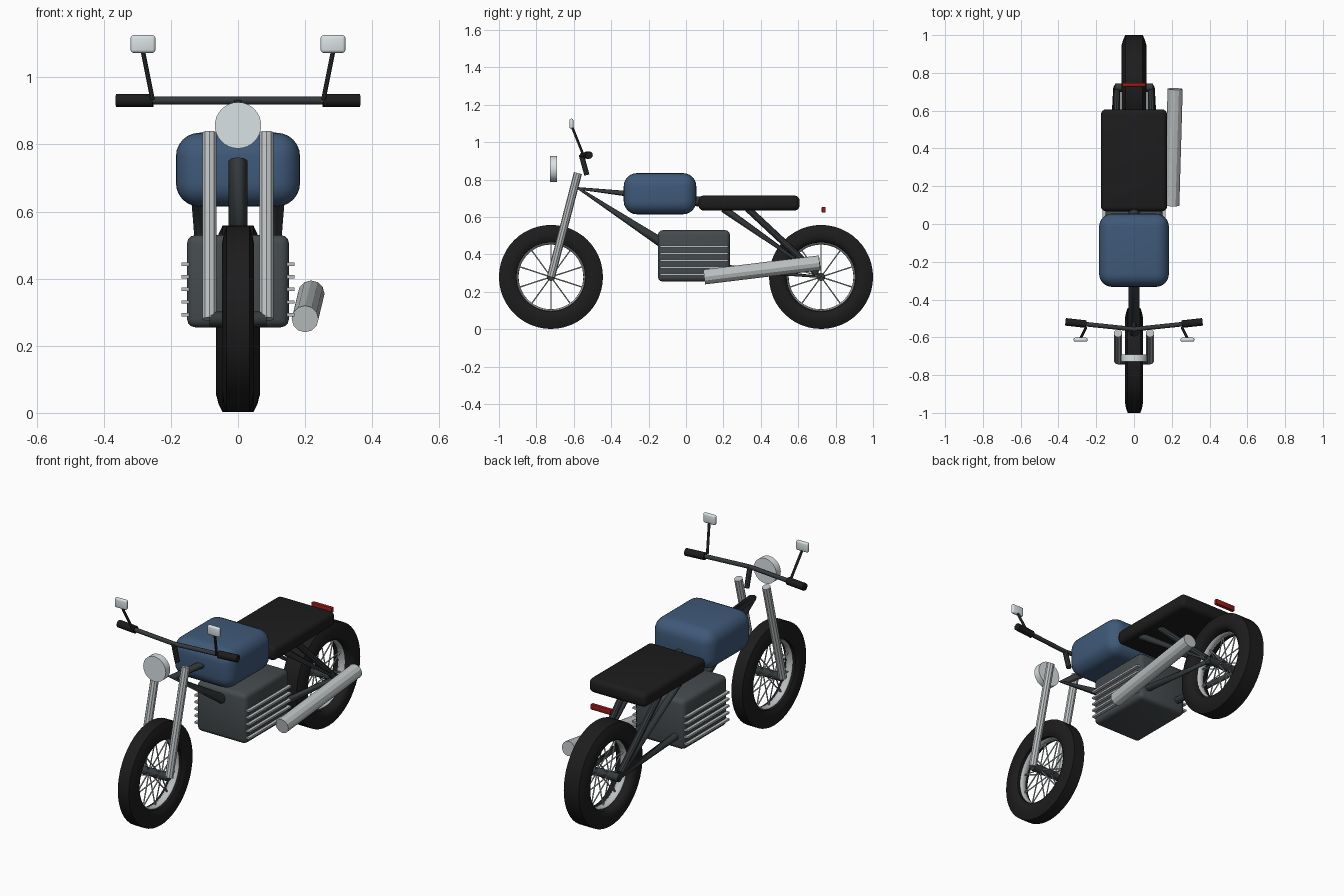
import bpy, bmesh, math
from mathutils import Vector, Matrix

if "Cube" in bpy.data.objects:
    bpy.data.objects.remove(bpy.data.objects["Cube"])


def mat(name, r, g, b):
    m = bpy.data.materials.new(name)
    m.diffuse_color = (r, g, b, 1)
    m.use_nodes = True
    m.node_tree.nodes["Principled BSDF"].inputs["Base Color"].default_value = m.diffuse_color
    return m


BLACK = mat("rubber_black", 0.012, 0.012, 0.013)
FRAME = mat("frame_dark", 0.035, 0.042, 0.045)
ENGINE = mat("engine_grey", 0.06, 0.07, 0.075)
CHROME = mat("chrome", 0.5, 0.53, 0.54)
LENS = mat("lens", 0.7, 0.76, 0.78)
BLUE = mat("tank_blue", 0.05, 0.1, 0.19)
RED = mat("tail_red", 0.3, 0.01, 0.01)


def finish(name, bm, material, smooth=35):
    bmesh.ops.recalc_face_normals(bm, faces=bm.faces)
    me = bpy.data.meshes.new(name)
    bm.to_mesh(me)
    bm.free()
    ob = bpy.data.objects.new(name, me)
    bpy.context.collection.objects.link(ob)
    me.materials.append(material)
    if smooth:
        bpy.ops.object.select_all(action='DESELECT')
        ob.select_set(True)
        bpy.context.view_layer.objects.active = ob
        bpy.ops.object.shade_smooth_by_angle(angle=math.radians(smooth))
    return ob


def add_rod(bm, a, b, r, sides):
    a, b = Vector(a), Vector(b)
    d = b - a
    m = Matrix.Translation((a + b) / 2) @ d.to_track_quat('Z', 'Y').to_matrix().to_4x4()
    bmesh.ops.create_cone(bm, cap_ends=True, segments=sides, radius1=r, radius2=r,
                          depth=d.length, matrix=m)


def rod(name, a, b, r, material, sides=10, smooth=0):
    bm = bmesh.new()
    add_rod(bm, a, b, r, sides)
    return finish(name, bm, material, smooth)


def box(name, lo, hi, material, bevel=0, segs=3):
    lo, hi = Vector(lo), Vector(hi)
    bm = bmesh.new()
    bmesh.ops.create_cube(bm, size=1, matrix=Matrix.Translation((lo + hi) / 2)
                          @ Matrix.Diagonal((*(hi - lo), 1)))
    if bevel:
        bmesh.ops.bevel(bm, geom=bm.edges[:], offset=bevel, segments=segs,
                        profile=0.5, affect='EDGES')
    return finish(name, bm, material, 35)


def tube(name, points, r, material):
    cu = bpy.data.curves.new(name, 'CURVE')
    cu.dimensions = '3D'
    cu.bevel_depth = r
    cu.bevel_resolution = 2
    cu.use_fill_caps = True
    sp = cu.splines.new('POLY')
    sp.points.add(len(points) - 1)
    for p, co in zip(sp.points, points):
        p.co = (*co, 1)
    cu.materials.append(material)
    ob = bpy.data.objects.new(name, cu)
    bpy.context.collection.objects.link(ob)
    return ob


def lathe(name, centre, profile, material, steps=48):
    # closed (x, radius) profile spun around the x axis
    bm = bmesh.new()
    c = Vector(centre)
    vs = [bm.verts.new(c + Vector((x, 0, r))) for x, r in profile]
    es = [bm.edges.new((vs[i], vs[(i + 1) % len(vs)])) for i in range(len(vs))]
    bmesh.ops.spin(bm, geom=vs + es, cent=c, axis=(1, 0, 0),
                   angle=2 * math.pi, steps=steps)
    bmesh.ops.remove_doubles(bm, verts=bm.verts, dist=1e-5)
    return finish(name, bm, material, 50)


# Wheels: tyre, rim, spokes, hub
R, WZ = 0.278, 0.28
for side, y, w, hub in (("front", -0.722, 0.048, 0.085), ("rear", 0.722, 0.066, 0.1)):
    c = Vector((0, y, WZ))
    half = [(0.7 * w, R), (0.88 * w, R - 0.025), (w, R - 0.055), (0.92 * w, 0.2), (0.7 * w, 0.184)]
    lathe(side + "_tyre", c, half + [(-x, r) for x, r in reversed(half)], BLACK)
    ring = [(0.02 * math.cos(k * math.pi / 4), 0.181 + 0.008 * math.sin(k * math.pi / 4))
            for k in range(8)]
    lathe(side + "_rim", c, ring, CHROME)
    bm = bmesh.new()
    for i in range(10):
        a = 2 * math.pi * i / 10
        d = Vector((0, math.sin(a), math.cos(a)))
        for s in (-1, 1):
            add_rod(bm, c + Vector((0.035 * s, 0, 0)) + d * 0.01, c + d * 0.18, 0.0035, 6)
    finish(side + "_spokes", bm, CHROME, 0)
    rod(side + "_hub", c - Vector((hub, 0, 0)), c + Vector((hub, 0, 0)), 0.022, FRAME, 12, 35)

# Frame: backbone and down tube meet at the steering head
tube("main_frame", [(0, 0.1, 0.68), (0, -0.57, 0.752), (0, -0.08, 0.43)], 0.028, FRAME)

for s, side in ((-1, "left"), (1, "right")):
    # Fork legs
    rod(side + "_fork_leg", (s * 0.085, -0.722, 0.28), (s * 0.085, -0.578, 0.835), 0.022, CHROME, 10)
    # Swingarm with seat stay, and shock strut
    tube(side + "_swingarm", [(s * 0.1, 0.18, 0.33), (s * 0.09, 0.722, 0.28),
                              (s * 0.12, 0.2, 0.645)], 0.02, FRAME)
    rod(side + "_shock", (s * 0.1, 0.33, 0.645), (s * 0.09, 0.70, 0.3), 0.018, FRAME, 10)
    # Cooling fins
    for i in range(5):
        z = 0.443 - 0.0375 * i
        box(f"{side}_engine_fin_{i + 1}", (min(s * 0.14, s * 0.168), -0.14, z - 0.005),
            (max(s * 0.14, s * 0.168), 0.225, z + 0.005), CHROME)
    # Grips and mirrors
    rod(side + "_grip", (s * 0.253, -0.53, 0.931), (s * 0.363, -0.518, 0.931), 0.02, BLACK, 12, 35)
    rod(side + "_mirror_stem", (s * 0.255, -0.55, 0.935), (s * 0.285, -0.61, 1.085), 0.007, FRAME, 8)
    cx = s * 0.283
    box(side + "_mirror", (cx - 0.037, -0.623, 1.073), (cx + 0.037, -0.602, 1.126), LENS, 0.009, 3)

# Handlebar and its riser
tube("handlebar", [(-0.27, -0.529, 0.931), (0, -0.557, 0.931), (0.27, -0.529, 0.931)], 0.012, FRAME)
rod("handlebar_riser", (0, -0.53, 0.825), (0, -0.56, 0.935), 0.014, FRAME, 10)

# Engine, tank, seat
box("engine_block", (-0.152, -0.15, 0.255), (0.152, 0.235, 0.53), ENGINE, 0.025, 3)
box("fuel_tank", (-0.185, -0.333, 0.615), (0.185, 0.055, 0.835), BLUE, 0.07, 6)
box("seat", (-0.175, 0.067, 0.635), (0.175, 0.607, 0.715), BLACK, 0.027, 4)

# Exhaust on the right side
rod("exhaust", (0.2, 0.098, 0.28), (0.218, 0.715, 0.355), 0.04, CHROME, 12)

# Lights
rod("headlight", (0, -0.728, 0.857), (0, -0.69, 0.857), 0.069, LENS, 32, 35)
box("tail_light", (-0.063, 0.725, 0.624), (0.063, 0.747, 0.655), RED, 0.006, 2)
